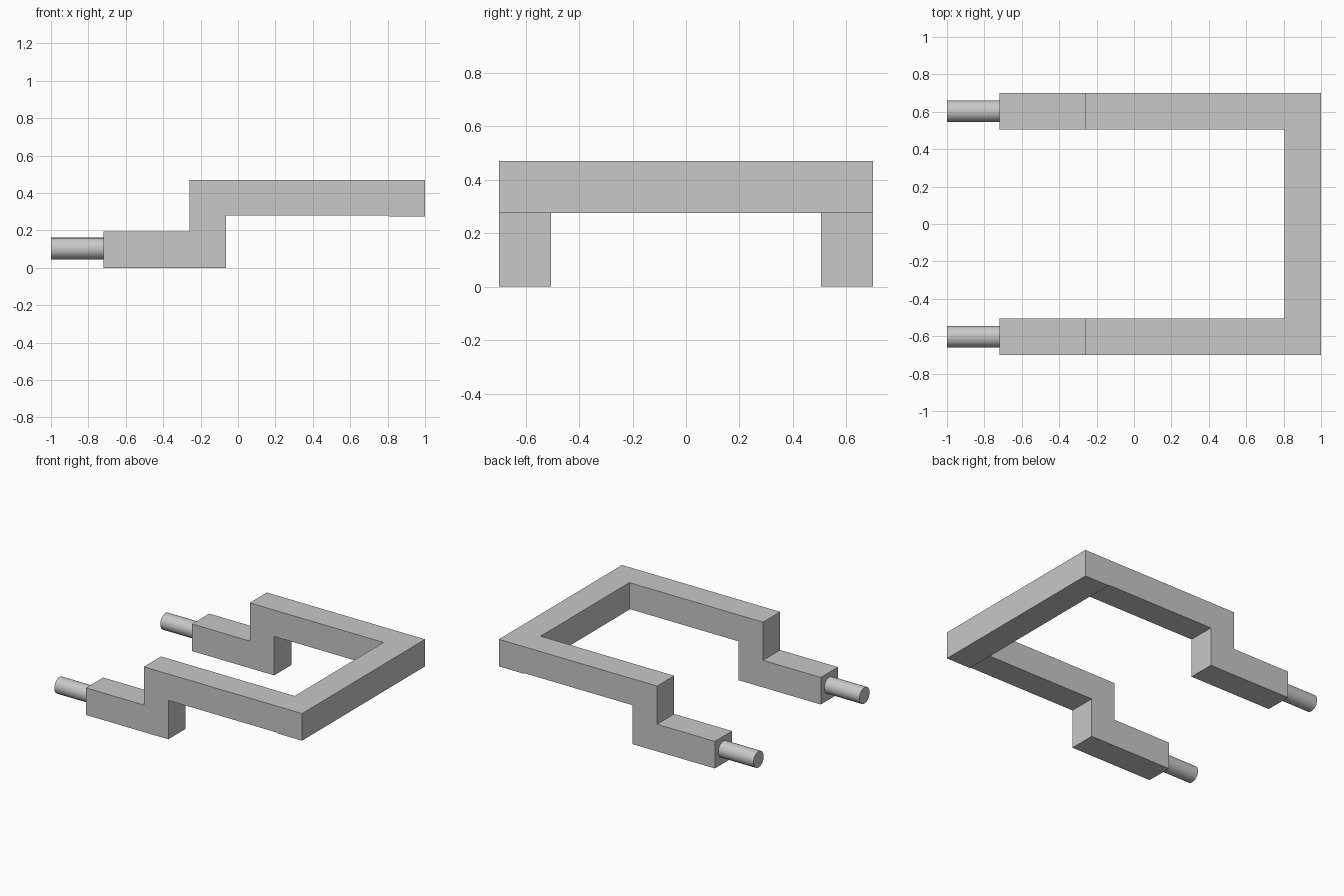
import bpy
import bmesh
import math
from mathutils import Matrix, Vector

cube = bpy.data.objects.get("Cube")
if cube:
    bpy.data.objects.remove(cube, do_unlink=True)

# Single grey material
grey = bpy.data.materials.new("plain grey")
grey.use_nodes = True
colour = (0.58, 0.58, 0.58, 1)
grey.diffuse_color = colour
grey.node_tree.nodes["Principled BSDF"].inputs["Base Color"].default_value = colour

HALF_WIDTH = 0.70   # outer face of the arms
THICK = 0.195       # bar thickness
TOP = 0.47
BAR_X = 1 - THICK   # inner face of the crossbar
PIN_R = 0.058


def finish(bm, name):
    bmesh.ops.recalc_face_normals(bm, faces=bm.faces)
    mesh = bpy.data.meshes.new(name)
    bm.to_mesh(mesh)
    bm.free()
    mesh.materials.append(grey)
    obj = bpy.data.objects.new(name, mesh)
    bpy.context.collection.objects.link(obj)
    return obj


def extrude_profile(name, points, y0, y1):
    """Extrude an x-z outline along y."""
    bm = bmesh.new()
    face = bm.faces.new([bm.verts.new((x, y0, z)) for x, z in points])
    grown = bmesh.ops.extrude_face_region(bm, geom=[face])["geom"]
    verts = [v for v in grown if isinstance(v, bmesh.types.BMVert)]
    bmesh.ops.translate(bm, verts=verts, vec=(0, y1 - y0, 0))
    return finish(bm, name)


def pin(name, x0, x1, y, z):
    """Round pin lying along x."""
    bm = bmesh.new()
    place = Matrix.Translation(Vector(((x0 + x1) / 2, y, z))) @ Matrix.Rotation(math.pi / 2, 4, "Y")
    bmesh.ops.create_cone(bm, cap_ends=True, segments=48, radius1=PIN_R,
                          radius2=PIN_R, depth=x1 - x0, matrix=place)
    obj = finish(bm, name)
    bpy.ops.object.select_all(action="DESELECT")
    obj.select_set(True)
    bpy.context.view_layer.objects.active = obj
    bpy.ops.object.shade_smooth_by_angle(angle=math.radians(35))


# Stepped arms with end pins
step = [(-0.72, 0), (-0.065, 0), (-0.065, 0.28), (BAR_X, 0.28),
        (BAR_X, TOP), (-0.26, TOP), (-0.26, THICK), (-0.72, THICK)]
for side, s in (("left", 1), ("right", -1)):
    inner = HALF_WIDTH - THICK
    arm_name = "back_arm" if s > 0 else "front_arm"
    pin_name = "back_pin" if s > 0 else "front_pin"
    extrude_profile(arm_name, step, s * inner, s * HALF_WIDTH)
    pin(pin_name, -1, -0.72, s * (inner + HALF_WIDTH) / 2, 0.103)

# Crossbar joining the arms
bar = [(BAR_X, 0.275), (1, 0.275), (1, TOP), (BAR_X, TOP)]
extrude_profile("crossbar", bar, -HALF_WIDTH, HALF_WIDTH)
